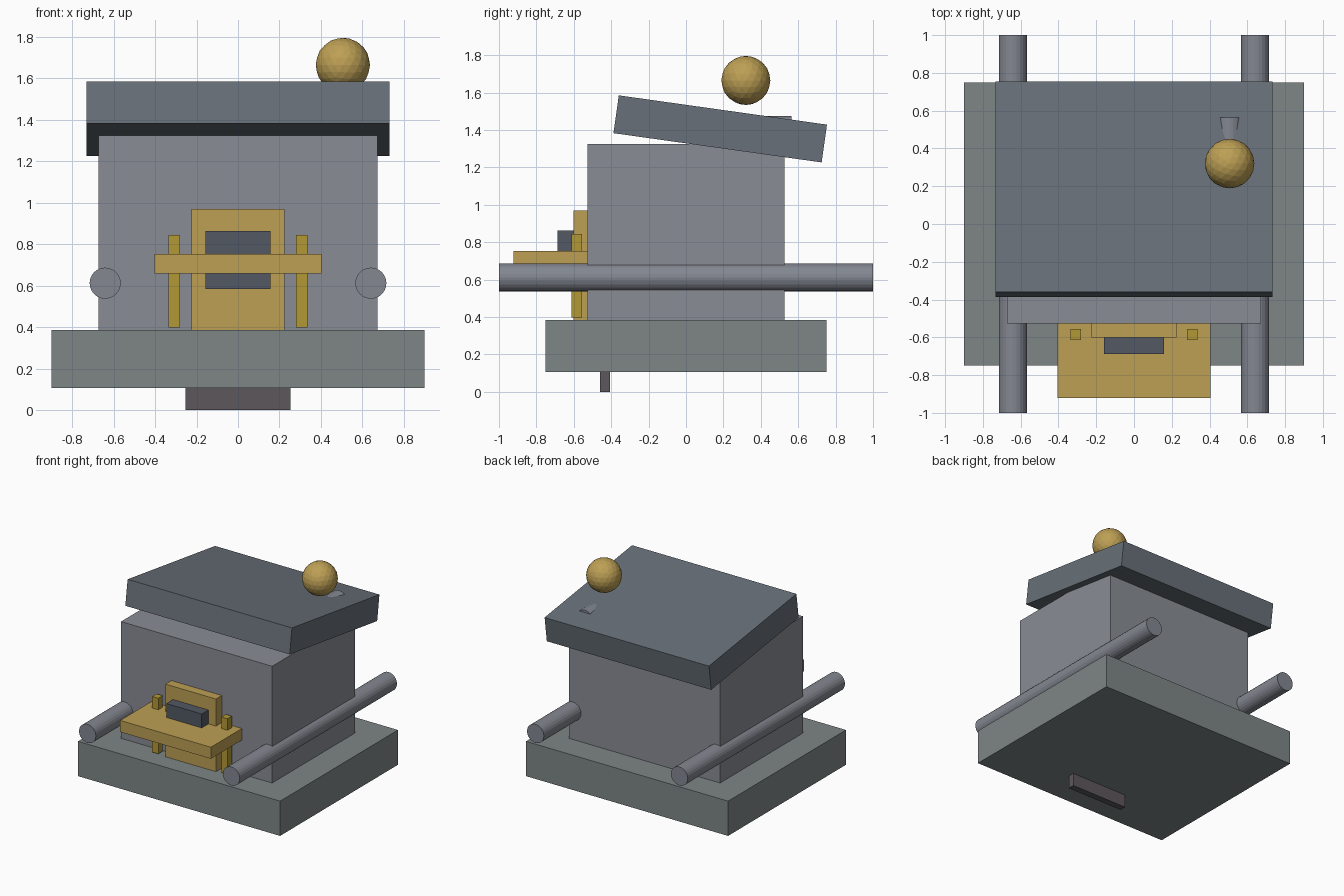
import bpy
from math import radians

if "Cube" in bpy.data.objects:
    bpy.data.objects.remove(bpy.data.objects["Cube"])


def material(name, rgb):
    m = bpy.data.materials.new(name)
    m.diffuse_color = (*rgb, 1)
    m.use_nodes = True
    m.node_tree.nodes["Principled BSDF"].inputs["Base Color"].default_value = m.diffuse_color
    return m


STONE = material("stone", (0.25, 0.266, 0.298))
BASE = material("base_grey", (0.21, 0.24, 0.24))
SLATE = material("slate", (0.137, 0.163, 0.19))
BRASS = material("brass", (0.51, 0.35, 0.09))
GOLD = material("dark_gold", (0.45, 0.318, 0.035))
DARK = material("dark_steel", (0.084, 0.098, 0.125))
FOOT = material("foot_grey", (0.107, 0.095, 0.107))
STEEL = material("steel", (0.228, 0.243, 0.28))


def finish(name, mat):
    ob = bpy.context.object
    ob.name = name
    ob.data.materials.append(mat)
    return ob


def box(name, x, y, z, mat):
    """Box from (min, max) ranges on each axis."""
    ranges = (x, y, z)
    bpy.ops.mesh.primitive_cube_add(size=1, location=[(a + b) / 2 for a, b in ranges])
    ob = finish(name, mat)
    ob.scale = [b - a for a, b in ranges]
    return ob


def rod(name, x, z, y0, y1, radius, sides, mat):
    """Cylinder lying along y."""
    bpy.ops.mesh.primitive_cylinder_add(
        vertices=sides, radius=radius, depth=y1 - y0,
        location=(x, (y0 + y1) / 2, z), rotation=(radians(90), 0, 0))
    return finish(name, mat)


# Base, foot and main body
box("base", (-0.9, 0.9), (-0.75, 0.75), (0.105, 0.385), BASE)
box("foot", (-0.253, 0.253), (-0.46, -0.407), (0, 0.105), FOOT)
box("body", (-0.673, 0.673), (-0.527, 0.527), (0.385, 1.325), STONE)

# Lid tilted down towards the back
lid = box("lid", (-0.732, 0.732), (-0.379, 0.745), (1.304, 1.508), SLATE)
lid.rotation_euler.x = radians(-8)

# Carrying rods and front guide posts on both sides
for side, s in (("left", -1), ("right", 1)):
    rod(f"carrying_rod_{side}", s * 0.641, 0.612, -1, 1, 0.075, 24, STEEL)
    box(f"guide_post_{side}", (s * 0.308 - 0.027, s * 0.308 + 0.027),
        (-0.613, -0.557), (0.397, 0.845), GOLD)

# Front panel, shelf and block
box("front_panel", (-0.225, 0.225), (-0.602, -0.527), (0.385, 0.97), BRASS)
box("shelf", (-0.404, 0.404), (-0.922, -0.527), (0.659, 0.752), BRASS)
box("front_block", (-0.158, 0.158), (-0.687, -0.602), (0.583, 0.864), DARK)

# Knob above the lid and the pin sunk into it
bpy.ops.mesh.primitive_ico_sphere_add(subdivisions=3, radius=0.131, location=(0.506, 0.32, 1.665))
finish("knob", BRASS)
rod("lid_pin", 0.506, 1.4, 0.07, 0.563, 0.075, 24, STEEL)
